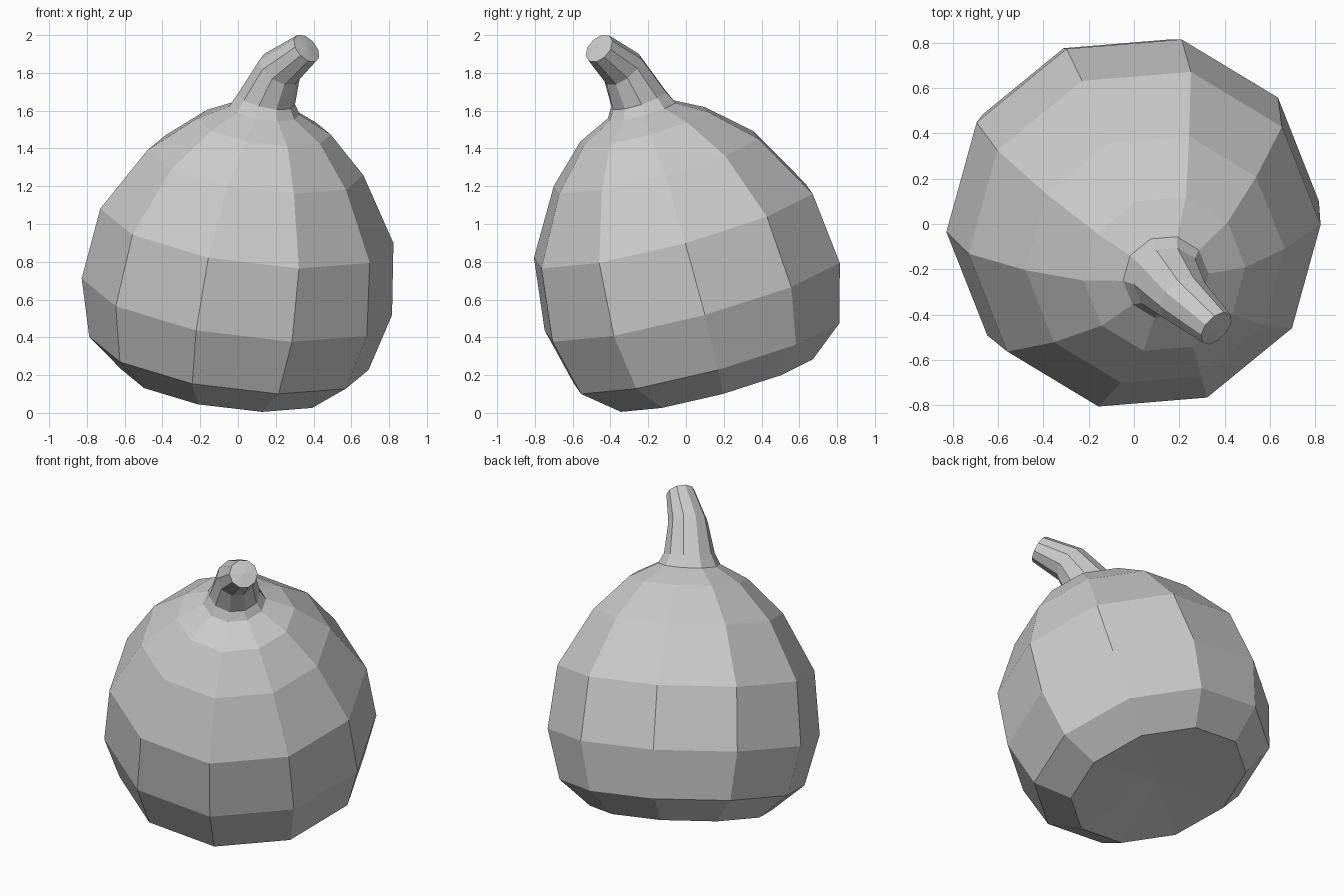
import bpy
import bmesh
import math
from mathutils import Vector

cube = bpy.data.objects.get("Cube")
if cube:
    bpy.data.objects.remove(cube, do_unlink=True)

SIDES = 10
AXIS = Vector((0.134, -0.256, 0.957)).normalized()   # leaning axis of the gourd
START = Vector((1.0, 0.05, 0.0))
START = (START - AXIS * START.dot(AXIS)).normalized()  # direction of the first corner

grey = bpy.data.materials.new("pale grey")
grey.use_nodes = True
COLOUR = (0.6, 0.6, 0.6, 1.0)
grey.diffuse_color = COLOUR
grey.node_tree.nodes["Principled BSDF"].inputs["Base Color"].default_value = COLOUR


def add_ring(bm, centre, radius, normal):
    """Ten-sided ring facing along normal, corners aligned from ring to ring."""
    n = Vector(normal).normalized()
    u = AXIS.rotation_difference(n) @ START
    v = n.cross(u)
    ring = []
    for i in range(SIDES):
        a = math.tau * i / SIDES
        ring.append(bm.verts.new(Vector(centre) + radius * (math.cos(a) * u + math.sin(a) * v)))
    return ring


def loft(name, rings, bottom=None, top=None):
    """Skin a stack of rings; optional end points close it with a fan."""
    bm = bmesh.new()
    loops = [add_ring(bm, *r) for r in rings]
    for lo, hi in zip(loops, loops[1:]):
        for i in range(SIDES):
            j = (i + 1) % SIDES
            bm.faces.new((lo[i], lo[j], hi[j], hi[i]))
    if bottom is not None:
        tip = bm.verts.new(bottom)
        for i in range(SIDES):
            bm.faces.new((tip, loops[0][(i + 1) % SIDES], loops[0][i]))
    if top is not None:
        tip = bm.verts.new(top)
        for i in range(SIDES):
            bm.faces.new((tip, loops[-1][i], loops[-1][(i + 1) % SIDES]))
    mesh = bpy.data.meshes.new(name)
    bm.to_mesh(mesh)
    bm.free()
    mesh.materials.append(grey)
    obj = bpy.data.objects.new(name, mesh)
    bpy.context.collection.objects.link(obj)
    return obj


# Round body: centre, radius and facing of each ring, from the shallow dimple up
base = Vector((-0.068, 0.15, 0.165))
neck = ((0.14, -0.235, 1.60), 0.19, AXIS)
loft("gourd_body", [
    (base + AXIS * 0.025, 0.21, AXIS),
    (base, 0.555, AXIS),
    ((-0.048, 0.11, 0.315), 0.747, AXIS),
    ((-0.006, 0.033, 0.615), 0.83, AXIS),
    ((0.047, -0.067, 0.99), 0.784, AXIS),
    ((0.093, -0.157, 1.325), 0.577, AXIS),
    ((0.135, -0.22, 1.515), 0.36, AXIS),
    neck,
], bottom=base + AXIS * 0.045)

# Bent stem, tapering to a cut tip
tip_centre = Vector((0.363, -0.46, 1.93))
tip_normal = Vector((0.62, -0.57, 0.54)).normalized()
loft("stem", [
    neck,
    ((0.15, -0.25, 1.66), 0.155, (0.2, -0.3, 0.93)),
    ((0.22, -0.335, 1.82), 0.12, (0.45, -0.55, 0.7)),
    (tip_centre, 0.087, tip_normal),
], top=tip_centre + tip_normal * 0.008)
